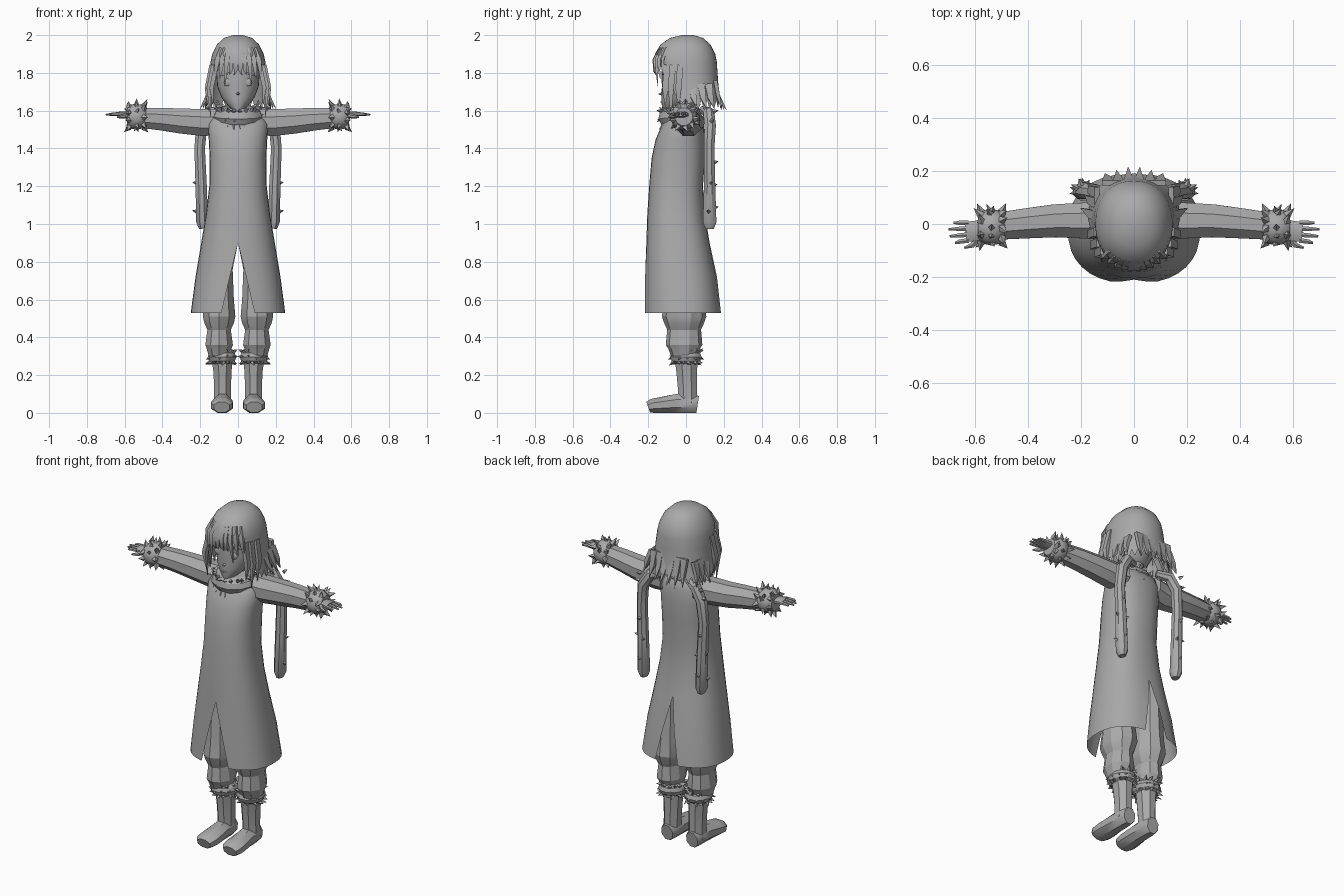
import bpy, bmesh, math, random
from mathutils import Vector, Matrix

random.seed(4)
cube = bpy.data.objects.get("Cube")
if cube:
    bpy.data.objects.remove(cube)

grey = bpy.data.materials.new("plain grey")
grey.use_nodes = True
COLOUR = (0.4, 0.4, 0.4, 1)
grey.diffuse_color = COLOUR
grey.node_tree.nodes["Principled BSDF"].inputs["Base Color"].default_value = COLOUR
Y, Z = Vector((0, 1, 0)), Vector((0, 0, 1))


def finish(name, bm, mirror=True, angle=40, recalc=True):
    """Turn a bmesh into a smooth-shaded object, mirrored across x."""
    if recalc:
        bmesh.ops.recalc_face_normals(bm, faces=bm.faces)
    me = bpy.data.meshes.new(name)
    bm.to_mesh(me)
    bm.free()
    me.materials.append(grey)
    me.shade_smooth()
    me.set_sharp_from_angle(angle=math.radians(angle))
    ob = bpy.data.objects.new(name, me)
    bpy.context.collection.objects.link(ob)
    if mirror:
        ob.modifiers.new("mirror", 'MIRROR')
    return ob


def tube(bm, pts, radii, sides=8, ref=Z):
    """Closed loft along points; each radius is (across, along ref)."""
    pts = [Vector(p) for p in pts]
    rings = []
    for i, p in enumerate(pts):
        d = (pts[min(i + 1, len(pts) - 1)] - pts[max(i - 1, 0)]).normalized()
        side = d.cross(ref).normalized()
        up = side.cross(d)
        a, b = radii[i] if isinstance(radii[i], tuple) else (radii[i], radii[i])
        k = 1 / math.cos(math.pi / sides)
        ring = []
        for j in range(sides):
            t = math.tau * (j + 0.5) / sides
            ring.append(bm.verts.new(p + side * a * k * math.cos(t) + up * b * k * math.sin(t)))
        rings.append(ring)
    for r, s in zip(rings, rings[1:]):
        for j in range(sides):
            n = (j + 1) % sides
            bm.faces.new((r[j], r[n], s[n], s[j]))
    bm.faces.new(rings[0])
    bm.faces.new(rings[-1])


def half_shell(name, rings, steps=14, power=0.9, jag=0.0, close=False):
    """Mirrored shell, top to bottom: z, half width, front y, back y, front and back gap."""
    bm = bmesh.new()
    grid = []
    for i, (z, rx, yf, yb, gf, gb) in enumerate(rings):
        row = []
        t0, t1 = math.radians(-90 + gf), math.radians(90 - gb)
        for j in range(steps + 1):
            t = t0 + (t1 - t0) * j / steps
            c, s = max(math.cos(t), 0), math.sin(t)
            x = rx * c ** power if c > 1e-5 else 0
            y = (yf + yb) / 2 + (yb - yf) / 2 * math.copysign(abs(s) ** power, s)
            drop = jag * random.uniform(.6, 1) if i == len(rings) - 1 and j % 2 else 0
            row.append(bm.verts.new((x, y, z - drop)))
        grid.append(row)
    for u, l in zip(grid, grid[1:]):
        for j in range(steps):
            bm.faces.new((l[j], l[j + 1], u[j + 1], u[j]))
    bm.faces.new(grid[0])
    if close:
        bm.faces.new(grid[-1][::-1])
    return finish(name, bm, recalc=False, angle=50)


def spike(bm, base, direction, length, radius, sides=4):
    d = Vector(direction).normalized()
    m = Matrix.Translation(Vector(base) + d * length * 0.5) @ d.to_track_quat('Z', 'Y').to_matrix().to_4x4()
    bmesh.ops.create_cone(bm, cap_ends=True, segments=sides, radius1=radius, radius2=0, depth=length, matrix=m)


def fur_band(name, centre, axis, radius, width, length, count, mirror=True, squash=1.0):
    """Bulging band covered in pointed tufts."""
    bm = bmesh.new()
    c, axis = Vector(centre), Vector(axis).normalized()
    ref = Y if abs(axis.z) > .7 else Z
    side = axis.cross(ref).normalized()
    up = side.cross(axis)
    offs = (-.5, -.3, 0, .3, .5)
    size = (.7, .95, 1.05, .95, .7)
    tube(bm, [c + axis * width * o for o in offs],
         [(radius * s, radius * s * squash) for s in size], 12, ref)
    for row in (-.38, 0, .38):
        for k in range(count):
            t = math.tau * (k + random.random() * .6 + row) / count
            out = side * math.cos(t) + up * squash * math.sin(t)
            lean = axis * (row * 1.6 + random.uniform(-.5, .5))
            twist = axis.cross(out) * random.uniform(-.6, .6)
            spike(bm, c + axis * width * row + out * radius * .85, out + lean + twist,
                  length * random.uniform(.7, 1.1), length * .38)
    return finish(name, bm, mirror, 30)


# Long coat, split at the centre of front and back
coat = []
for z, rx, yf, yb in ((1.6, .06, -.05, .06), (1.585, .13, -.08, .08), (1.53, .16, -.125, .095),
                      (1.45, .155, -.16, .1), (1.35, .15, -.182, .1), (1.2, .152, -.195, .09),
                      (1.05, .17, -.205, .1), (.9, .195, -.21, .125), (.72, .225, -.218, .165),
                      (.53, .25, -.225, .19)):
    slit = max(0, .9 - z) * 46
    coat.append((z, rx, yf, yb, slit, slit * .8))
half_shell("long_coat", coat, power=.85)

# Head and neck
half_shell("head", [(1.93, .06, -.07, .06, 0, 0), (1.87, .105, -.12, .1, 0, 0),
                    (1.8, .115, -.13, .11, 0, 0), (1.73, .11, -.128, .1, 0, 0),
                    (1.67, .088, -.13, .06, 0, 0), (1.625, .052, -.128, 0, 0, 0),
                    (1.595, .016, -.122, -.06, 0, 0)], close=True, power=1)
bm = bmesh.new()
tube(bm, [(0, 0, 1.5), (0, 0, 1.7)], [.05, .05], 10, Y)
finish("neck", bm, False)

# Facial features
bm = bmesh.new()
spike(bm, (0, -.122, 1.69), (0, -1, -.1), .026, .013)
finish("nose", bm, False)
bm = bmesh.new()
bmesh.ops.create_uvsphere(bm, u_segments=12, v_segments=8, radius=1,
                          matrix=Matrix.Translation((.052, -.114, 1.75)) @ Matrix.Diagonal((.024, .006, .02, 1)))
tube(bm, [(.022, -.126, 1.79), (.055, -.12, 1.798), (.088, -.092, 1.785)], [.003, .004, .002], 4)
finish("eyes_and_brows", bm)
bm = bmesh.new()
tube(bm, [(-.018, -.129, 1.648), (0, -.132, 1.646), (.018, -.129, 1.648)], [.001, .003, .001], 4)
finish("mouth", bm, False)

# Hair cap with ragged hem, then separate locks
half_shell("hair_cap", [(2, .025, -.02, .04, 0, 0), (1.985, .075, -.085, .09, 0, 0),
                        (1.95, .112, -.135, .13, 0, 0), (1.9, .136, -.165, .155, 0, 0),
                        (1.86, .145, -.165, .163, 22, 0), (1.8, .152, -.155, .167, 48, 0),
                        (1.73, .158, -.145, .172, 58, 0), (1.68, .165, -.14, .18, 64, 0),
                        (1.655, .172, -.13, .19, 70, 0)], steps=18, power=.92, jag=.06)
bm = bmesh.new()
for x in (.012, .036, .06, .085, .11):
    curve = math.sqrt(1 - (x / .16) ** 2)
    tube(bm, [(x * .8, -.14 * curve, 1.93), (x, -.17 * curve, 1.87), (x * 1.08, -.168 * curve, 1.81),
              (x * 1.05 + .008, -.16 * curve, 1.76 + random.uniform(-.04, .04))],
         [(.01, .006), (.013, .008), (.009, .006), .001], 4, Y)
for y, x, low in ((-.1, .125, 1.62), (-.07, .14, 1.57), (-.03, .15, 1.6)):
    tube(bm, [(x - .01, y, 1.84), (x + .015, y - .01, 1.72), (x + .005, y - .01, low)],
         [(.012, .016), (.011, .016), .001], 4, Y)
for y in (.03, .08, .12):
    tube(bm, [(.14, y, 1.74), (.165, y + .01, 1.67), (.21 - y * .3, y + .03, 1.61)],
         [(.01, .02), (.01, .015), .001], 4, Y)
for x in (.02, .06, .1):
    tube(bm, [(x, .155, 1.76), (x, .17, 1.68), (x * 1.1, .22 - x * .3, 1.605)],
         [(.02, .01), (.014, .01), .001], 4, Y)
finish("hair_locks", bm)

# Sleeves
bm = bmesh.new()
tube(bm, [(.1, .02, 1.54), (.18, .013, 1.537), (.3, .012, 1.545), (.4, .003, 1.555), (.53, -.01, 1.563)],
     [(.075, .065), (.068, .072), (.062, .066), (.057, .06), (.05, .052)], 8)
finish("sleeves", bm)

# Hands with fingers
bm = bmesh.new()
tube(bm, [(.54, -.015, 1.575), (.59, -.025, 1.58), (.635, -.03, 1.582)],
     [(.025, .018), (.038, .016), (.038, .012)], 8)
for y, tip in ((-.062, .675), (-.04, .695), (-.017, .7), (.004, .68)):
    tube(bm, [(.625, y, 1.582), (.66, y * 1.08, 1.582), (tip, y * 1.15, 1.578)], [.009, .008, .004], 6)
tube(bm, [(.585, -.05, 1.575), (.61, -.08, 1.57), (.64, -.09, 1.565)], [.012, .01, .004], 6)
finish("hands", bm)

# Fur trims
fur_band("cuff_fur", (.538, -.012, 1.568), (1, 0, 0), .066, .1, .045, 9)
fur_band("collar_fur", (0, -.032, 1.57), (0, -.12, 1), .122, .1, .035, 20, False, .9)
fur_band("boot_fur", (.085, 0, .295), (0, 0, 1), .072, .07, .032, 13, True, 1.1)

# Hanging straps behind the shoulders, with small thorns
bm = bmesh.new()
tube(bm, [(.08, .09, 1.605), (.15, .12, 1.59), (.192, .128, 1.52), (.203, .122, 1.4),
          (.195, .125, 1.2), (.19, .125, 1.01), (.188, .125, .975)],
     [.02, .03, .03, .028, .03, (.031, .036), (.018, .022)], 8, Y)
for z, dx, dy in ((1.32, .2, 1), (1.21, 1, .3), (1.2, -.6, 1), (1.06, 1, -.2), (1.08, 0, 1), (1.54, 1, .6), (1.59, .3, 1)):
    out = Vector((dx, dy, .25)).normalized()
    spike(bm, Vector((.194, .124, z)) + out * .022, out, .03, .014)
finish("hanging_straps", bm)

# Baggy trousers
bm = bmesh.new()
profile = ((1, .065, .08), (.8, .07, .09), (.6, .078, .1), (.51, .086, .112), (.475, .078, .1),
           (.44, .062, .085), (.41, .066, .088), (.36, .073, .092), (.34, .066, .08), (.3, .055, .065))
tube(bm, [(.1, -.01, z) for z, a, b in profile], [(a, b) for z, a, b in profile], 10, Y)
finish("trousers", bm, angle=25)

# Boots
bm = bmesh.new()
tube(bm, [(.083, .01, .04), (.082, .008, .12), (.082, .004, .22), (.085, 0, .31)],
     [(.046, .05), (.044, .05), (.048, .055), (.058, .062)], 8, Y)
tube(bm, [(.082, .062, .045), (.082, .03, .05), (.082, -.05, .05), (.084, -.14, .041), (.086, -.18, .037), (.086, -.2, .03)],
     [(.036, .045), (.046, .05), (.05, .05), (.058, .041), (.056, .037), (.042, .03)], 8)
finish("boots", bm)
